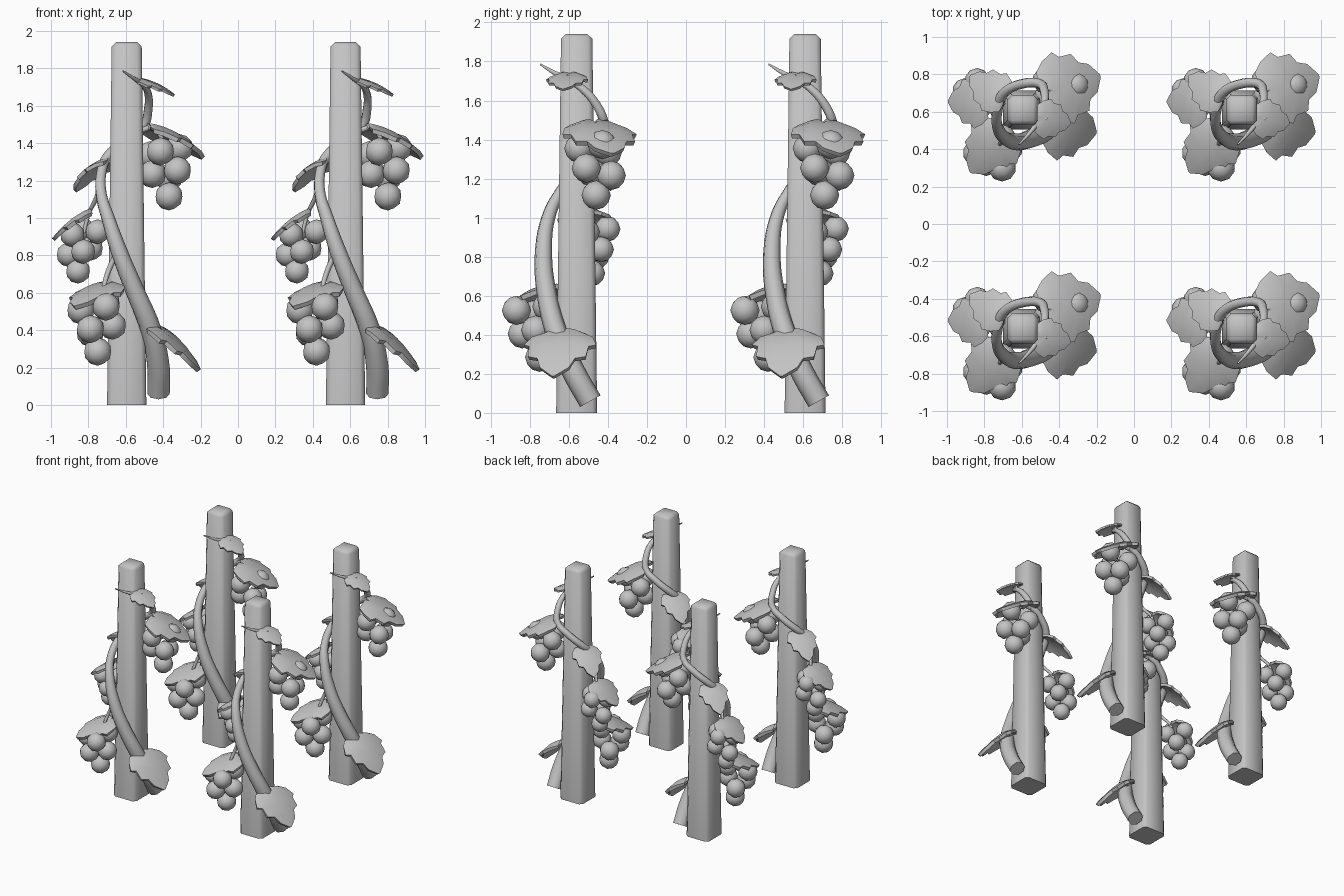
import bpy, bmesh, math
from mathutils import Matrix, Vector

cube = bpy.data.objects.get("Cube")
if cube:
    bpy.data.objects.remove(cube, do_unlink=True)

grey = bpy.data.materials.new("plain grey")
grey.use_nodes = True
color = (0.55, 0.55, 0.55, 1)
grey.diffuse_color = color
grey.node_tree.nodes["Principled BSDF"].inputs["Base Color"].default_value = color

ORIGIN = Vector((-0.595, -0.56, 0))
SPACING = 1.17
parts = []


def add_object(name, data):
    data.materials.append(grey)
    obj = bpy.data.objects.new(name, data)
    obj.location = ORIGIN
    bpy.context.collection.objects.link(obj)
    parts.append(obj)
    return obj


def mesh_object(name, bm, angle=40):
    mesh = bpy.data.meshes.new(name)
    bm.to_mesh(mesh)
    bm.free()
    mesh.shade_smooth()
    mesh.set_sharp_from_angle(angle=math.radians(angle))
    return add_object(name, mesh)


# Tapered square post with softened corners and top
def post():
    bm = bmesh.new()
    bmesh.ops.create_cube(bm, size=2)
    for v in bm.verts:
        top = v.co.z > 0
        half = 0.08 if top else 0.105
        v.co = (v.co.x * half, v.co.y * half, 1.94 if top else 0)
    edges = [e for e in bm.edges if any(v.co.z > 1 for v in e.verts)]
    bmesh.ops.bevel(bm, geom=edges, offset=0.024, segments=1, affect='EDGES')
    mesh_object("post", bm, 50)


# Tapering stem through (x, y, z, radius) points
def stem(name, points):
    curve = bpy.data.curves.new(name, 'CURVE')
    curve.dimensions = '3D'
    curve.bevel_depth = 1
    curve.bevel_resolution = 2
    curve.resolution_u = 5
    curve.use_fill_caps = True
    spline = curve.splines.new('BEZIER')
    spline.bezier_points.add(len(points) - 1)
    for p, (x, y, z, r) in zip(spline.bezier_points, points):
        p.co = (x, y, z)
        p.radius = r
        p.handle_left_type = p.handle_right_type = 'AUTO'
    add_object(name, curve)


# Half outline of a lobed leaf: along the midrib, out to the side
OUTLINE = [(-.06, .1), (-.08, .3), (.08, .42), (.3, .5), (.4, .41),
           (.62, .4), (.7, .26), (.86, .2), (1, .02)]


def leaf(name, base, heading, length, width, drop, thick=0.025):
    bm = bmesh.new()
    rows = []
    for i, (u, v) in enumerate(OUTLINE):
        mid = i / (len(OUTLINE) - 1)
        row = []
        for t in (-1, -.5, 0, .5, 1):
            along = mid + (u - mid) * abs(t)
            side = v * t
            z = -drop * max(along, 0) ** 1.6 - 0.1 * width * (2 * side) ** 2
            z += 0.04 * width * math.sin(math.pi * abs(t)) * (1 - mid)
            row.append(bm.verts.new((along * length, side * width, z)))
        rows.append(row)
    for a, b in zip(rows, rows[1:]):
        for j in range(4):
            bm.faces.new((a[j], b[j], b[j + 1], a[j + 1]))
    turn = Matrix.Rotation(math.radians(heading), 4, 'Z')
    bm.transform(Matrix.Translation(base) @ turn)
    obj = mesh_object(name, bm)
    solid = obj.modifiers.new("thickness", 'SOLIDIFY')
    solid.thickness = thick
    solid.offset = -1
    bpy.context.view_layer.objects.active = obj
    bpy.ops.object.modifier_apply(modifier=solid.name)
    obj.data.set_sharp_from_angle(angle=math.radians(40))


# Bunch of round fruit: one at the tip, two tiers of three above
def bunch(name, tip, radius, lean, phase):
    bm = bmesh.new()
    spots = [Vector(tip)]
    for tier, spread in ((1, 1.05), (2, 1.2)):
        for k in range(3):
            a = math.radians(phase + 120 * k + 60 * tier)
            ring = Vector((math.cos(a), math.sin(a), 0)) * radius * spread
            rise = Vector((lean[0], lean[1], 1.6 * radius)) * tier
            wobble = Vector((0, 0, 0.25 * radius * (k - 1)))
            spots.append(Vector(tip) + ring + rise + wobble)
    for p in spots:
        bmesh.ops.create_icosphere(bm, subdivisions=2, radius=radius,
                                   matrix=Matrix.Translation(p))
    mesh_object(name, bm, 60)


post()

# Main vine winding up and around the post
stem("vine", [
    (.17, .07, .06, .06), (.17, -.01, .2, .06), (.13, -.1, .4, .056),
    (.04, -.155, .62, .051), (-.04, -.17, .82, .045), (-.1, -.145, 1, .036),
    (-.135, -.09, 1.12, .03), (-.135, 0, 1.24, .028), (-.1, .09, 1.33, .027),
    (0, .14, 1.42, .026), (.09, .14, 1.49, .025), (.115, .1, 1.58, .024),
    (.115, .03, 1.66, .021), (.09, -.05, 1.71, .016), (.04, -.12, 1.745, .011),
    (-.02, -.185, 1.785, .005)])

# Side shoots carrying the leaves and fruit
stem("middle_shoot", [(-.135, -.06, 1.18, .014), (-.17, 0, 1.09, .012),
                      (-.2, .04, 1.03, .011), (-.23, .05, .92, .01)])
stem("lower_shoot", [(-.05, -.16, .82, .016), (-.1, -.16, .71, .014),
                     (-.12, -.18, .64, .012), (-.14, -.21, .52, .01)])
stem("upper_shoot", [(.08, .13, 1.47, .016), (.14, .11, 1.48, .014),
                     (.18, .1, 1.44, .012), (.2, .1, 1.34, .01)])
stem("base_shoot", [(.12, -.1, .38, .02), (.15, -.09, .405, .016),
                    (.19, -.09, .39, .012)])
stem("top_shoot", [(.11, 0, 1.68, .014), (.1, -.03, 1.72, .012),
                   (.13, -.05, 1.725, .008)])

# Leaves
leaf("upper_leaf", (.13, .09, 1.49), 18, .3, .4, .16)
leaf("base_leaf", (.15, -.07, .42), -12, .25, .38, .23)
leaf("top_leaf", (.08, -.04, 1.74), -10, .18, .22, .08, .015)
leaf("lower_leaf", (-.1, -.12, .65), -130, .28, .32, .12)
leaf("middle_leaf", (-.2, .045, 1.04), 180, .2, .29, .15, .02)
leaf("side_leaf", (-.1, .06, 1.31), 146, .22, .24, .16, .02)

# Fruit
bunch("upper_bunch", (.226, .10, 1.115), .075, (-.015, 0), 20)
bunch("middle_bunch", (-.26, .08, .715), .066, (.015, 0), 100)
bunch("lower_bunch", (-.155, -.19, .285), .075, (0, -.02), 60)

# Repeat the planted post in a two by two layout
for ix, iy in ((1, 0), (0, 1), (1, 1)):
    for obj in list(parts):
        twin = obj.copy()
        twin.location = ORIGIN + Vector((ix, iy, 0)) * SPACING
        bpy.context.collection.objects.link(twin)
